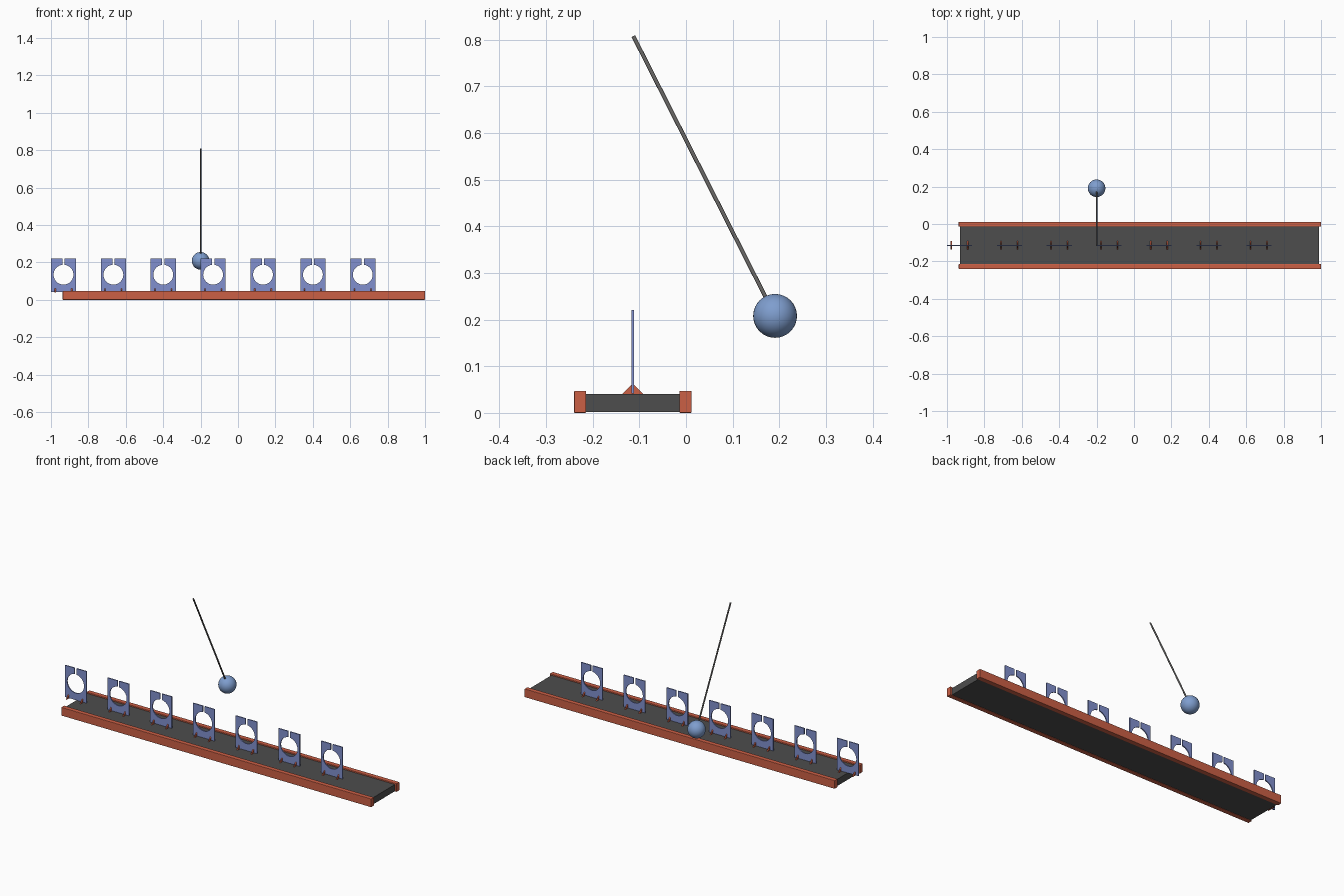
import bpy, bmesh, math
from mathutils import Vector

if "Cube" in bpy.data.objects:
    bpy.data.objects.remove(bpy.data.objects["Cube"])


def material(name, rgb):
    m = bpy.data.materials.new(name)
    m.diffuse_color = (*rgb, 1)
    m.use_nodes = True
    m.node_tree.nodes["Principled BSDF"].inputs["Base Color"].default_value = m.diffuse_color
    return m


ORANGE = material("orange red", (0.60, 0.115, 0.06))
PERIWINKLE = material("periwinkle blue", (0.22, 0.28, 0.62))
BALL_BLUE = material("ball blue", (0.21, 0.34, 0.62))
BELT = material("belt charcoal", (0.075, 0.075, 0.075))
STEEL = material("rod grey", (0.15, 0.145, 0.14))

YC = -0.114  # centre line of the track


def finish(name, bm, mat):
    bmesh.ops.recalc_face_normals(bm, faces=bm.faces)
    me = bpy.data.meshes.new(name)
    bm.to_mesh(me)
    bm.free()
    me.materials.append(mat)
    ob = bpy.data.objects.new(name, me)
    bpy.context.collection.objects.link(ob)
    return ob


def box(name, lo, hi, mat, bevel=0):
    bm = bmesh.new()
    bmesh.ops.create_cube(bm, size=1)
    for v in bm.verts:
        v.co = Vector([lo[i] if v.co[i] < 0 else hi[i] for i in range(3)])
    ob = finish(name, bm, mat)
    if bevel:
        mod = ob.modifiers.new("bevel", 'BEVEL')
        mod.width, mod.segments = bevel, 2
    return ob


def prism(name, pts, offset, mat):
    """Extrude a closed 3D outline along offset."""
    bm = bmesh.new()
    face = bm.faces.new([bm.verts.new(p) for p in pts])
    ext = bmesh.ops.extrude_face_region(bm, geom=[face], use_keep_orig=True)
    bmesh.ops.translate(bm, vec=offset,
                        verts=[g for g in ext["geom"] if isinstance(g, bmesh.types.BMVert)])
    bmesh.ops.triangulate(bm, faces=[f for f in bm.faces if len(f.verts) > 4])
    return finish(name, bm, mat)


# track: belt slab between two side rails
box("belt", (-0.93, YC - 0.1, 0.002), (0.99, YC + 0.1, 0.04), BELT)
for side, label in ((-1, "front"), (1, "back")):
    a, b = sorted((YC + side * 0.1, YC + side * 0.126))
    box(label + "_rail", (-0.937, a, 0), (1.0, b, 0.047), ORANGE, 0.002)

# target plates: square with round hole and a slot open at the top
HW, Z0, Z1, ZH, R, SLOT, T = 0.067, 0.042, 0.221, 0.134, 0.053, 0.006, 0.006
start = math.asin(SLOT / R)
for i in range(7):
    x = -0.933 + i * 0.2667
    outline = [(SLOT, Z1), (HW, Z1), (HW, Z0), (-HW, Z0), (-HW, Z1), (-SLOT, Z1)]
    for k in range(49):
        a = -start - (2 * math.pi - 2 * start) * k / 48
        outline.append((R * math.sin(a), ZH + R * math.cos(a)))
    prism(f"target_plate_{i + 1}", [(x + u, YC - T / 2, z) for u, z in outline],
          (0, T, 0), PERIWINKLE)
    # triangular feet
    for s in (-1, 1):
        fx = x + s * 0.044 - 0.003
        prism(f"plate_foot_{i + 1}_{'left' if s < 0 else 'right'}",
              [(fx, YC - 0.023, 0.04), (fx, YC + 0.023, 0.04),
               (fx, YC + 0.003, 0.06), (fx, YC - 0.003, 0.06)],
              (0.006, 0, 0), ORANGE)

# pendulum: slanted rod and ball
top, ball = Vector((-0.2, -0.113, 0.808)), Vector((-0.2, 0.191, 0.208))
axis = ball - top
bpy.ops.mesh.primitive_cylinder_add(vertices=16, radius=0.0043, depth=axis.length,
                                    location=(top + ball) / 2,
                                    rotation=axis.to_track_quat('Z', 'Y').to_euler())
rod = bpy.context.object
rod.name = "pendulum_rod"
rod.data.materials.append(STEEL)
bpy.ops.object.shade_smooth_by_angle()
bpy.ops.mesh.primitive_uv_sphere_add(segments=32, ring_count=16, radius=0.047, location=ball)
bob = bpy.context.object
bob.name = "pendulum_ball"
bob.data.materials.append(BALL_BLUE)
bpy.ops.object.shade_smooth_by_angle()
